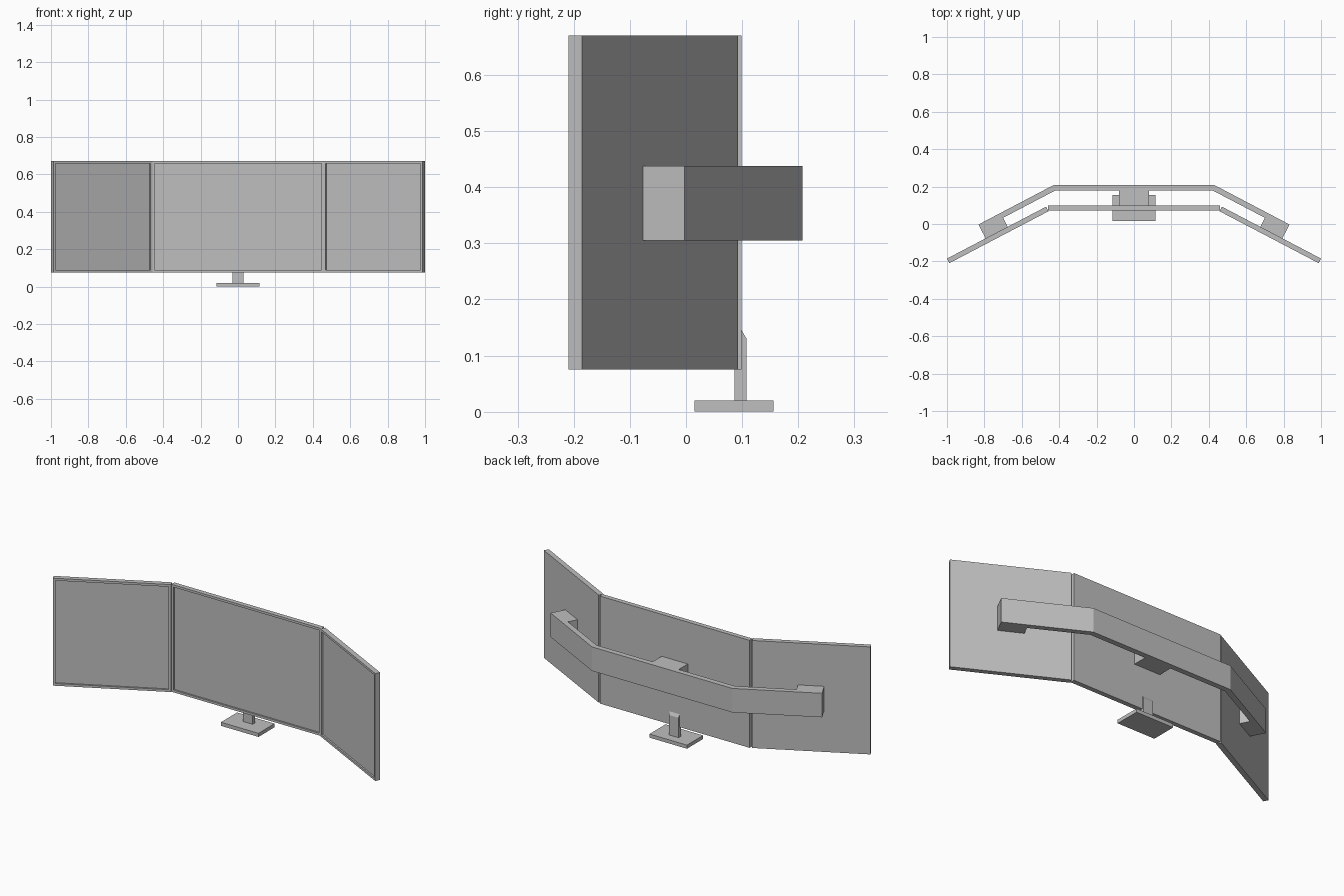
import bpy
import bmesh
import math
from mathutils import Vector

cube = bpy.data.objects.get("Cube")
if cube:
    bpy.data.objects.remove(cube, do_unlink=True)

grey = bpy.data.materials.new("plain grey")
grey.use_nodes = True
GREY = (0.52, 0.52, 0.52, 1)
grey.diffuse_color = GREY
grey.node_tree.nodes["Principled BSDF"].inputs["Base Color"].default_value = GREY


def finish(name, bm):
    bmesh.ops.recalc_face_normals(bm, faces=bm.faces)
    mesh = bpy.data.meshes.new(name)
    bm.to_mesh(mesh)
    bm.free()
    mesh.materials.append(grey)
    obj = bpy.data.objects.new(name, mesh)
    bpy.context.collection.objects.link(obj)
    return obj


def prism(points, offset):
    """Extrude a flat outline along an offset vector."""
    bm = bmesh.new()
    face = bm.faces.new([bm.verts.new(p) for p in points])
    grown = bmesh.ops.extrude_face_region(bm, geom=[face])
    verts = [v for v in grown["geom"] if isinstance(v, bmesh.types.BMVert)]
    bmesh.ops.translate(bm, verts=verts, vec=offset)
    bmesh.ops.recalc_face_normals(bm, faces=bm.faces)
    return bm


def upright(points, low, high):
    return prism([(x, y, low) for x, y in points], (0, 0, high - low))


def box(name, x, y, z):
    outline = [(x[0], y[0]), (x[1], y[0]), (x[1], y[1]), (x[0], y[1])]
    return finish(name, upright(outline, *z))


def screen(name, back_a, back_b, thickness):
    """Panel between two back corners with a recessed display face."""
    a, b = Vector(back_a), Vector(back_b)
    along = (b - a).normalized()
    front = Vector((along.y, -along.x))
    outline = [a, b, b + front * thickness, a + front * thickness]
    bm = upright(outline, 0.075, 0.67)
    bm.normal_update()
    face = max(bm.faces, key=lambda f: f.normal.to_2d().dot(front))
    bmesh.ops.inset_region(bm, faces=[face], thickness=0.018)
    bmesh.ops.inset_region(bm, faces=[face], thickness=0, depth=-0.009)
    return finish(name, bm)


# Three screens
screen("centre_screen", (-0.459, 0.0985), (0.459, 0.0985), 0.026)
screen("left_screen", (0.47, 0.0925), (1.0, -0.185), 0.0275)
screen("right_screen", (-1.0, -0.185), (-0.47, 0.0925), 0.0275)

# Bent support arm with mounting pads at both ends
half = [(0.43, 0.208), (0.832, -0.003), (0.793, -0.0766),
        (0.675, -0.0149), (0.70, 0.033), (0.423, 0.178)]
mirrored = [(-x, y) for x, y in reversed(half)]
finish("support_arm", upright(half + mirrored, 0.305, 0.438))
box("centre_mount", (-0.08, 0.08), (0.0985, 0.178), (0.305, 0.438))

# Foot and stem with a bevelled top
box("stand_base", (-0.115, 0.115), (0.015, 0.156), (0, 0.02))
stem = [(0.086, 0.02), (0.108, 0.02), (0.108, 0.13), (0.098, 0.147), (0.086, 0.147)]
finish("stand_stem", prism([(-0.03, y, z) for y, z in stem], (0.06, 0, 0)))
